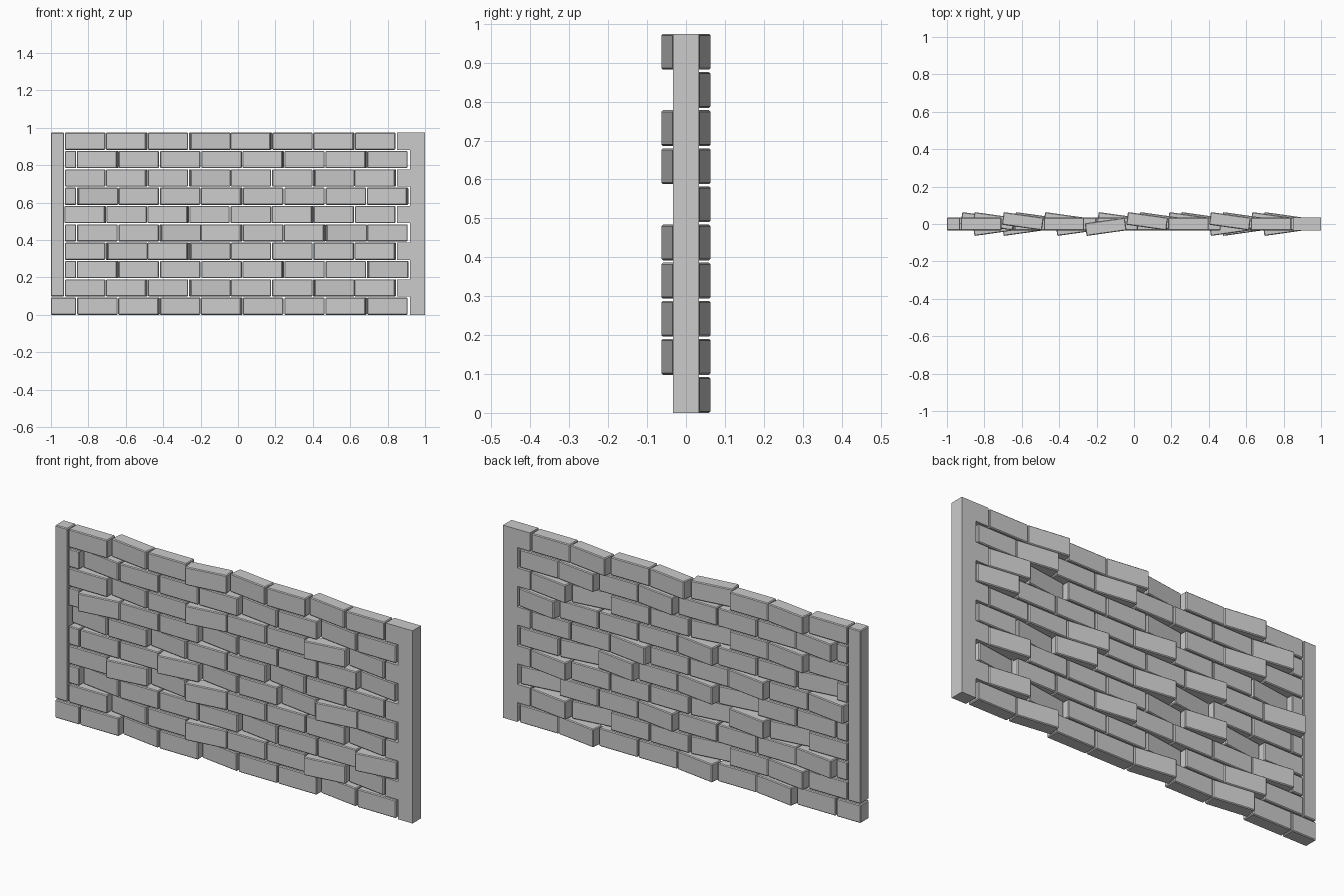
import bpy, bmesh, math
from mathutils import Matrix, Vector

cube = bpy.data.objects.get("Cube")
if cube:
    bpy.data.objects.remove(cube, do_unlink=True)

ROW, HEIGHT = 0.098, 0.092       # course spacing and brick height
PITCH, LENGTH = 0.2215, 0.216    # brick spacing and length
DEPTH = 0.068
TILT = math.radians(8)

stone = bpy.data.materials.new("stone grey")
stone.use_nodes = True
grey = (0.6, 0.6, 0.6, 1)
stone.diffuse_color = grey
stone.node_tree.nodes["Principled BSDF"].inputs["Base Color"].default_value = grey


def block(bm, x0, x1, z0, z1, tilt=0.0):
    """Add a box, swung about its right-hand end by the tilt angle."""
    pos = Vector(((x0 + x1) / 2, 0, (z0 + z1) / 2))
    size = Vector((x1 - x0, DEPTH, z1 - z0, 1))
    pivot = Matrix.Translation((x1, 0, 0))
    swing = pivot @ Matrix.Rotation(tilt, 4, "Z") @ pivot.inverted()
    bmesh.ops.create_cube(bm, size=1, matrix=swing @ Matrix.Translation(pos) @ Matrix.Diagonal(size))


def finish(name, bm, bevel=0.004):
    mesh = bpy.data.meshes.new(name)
    bm.to_mesh(mesh)
    bm.free()
    mesh.materials.append(stone)
    obj = bpy.data.objects.new(name, mesh)
    bpy.context.collection.objects.link(obj)
    if bevel:
        mod = obj.modifiers.new("Chamfer", "BEVEL")
        mod.width, mod.segments = bevel, 1


# Courses from the bottom up: f swings to the front, b to the back
COURSES = [".b.b..b.", ".b.f..fb", "b...b..f", ".fbf...b", "..fb.bf.",
           "b.b..b..", "f..b...b", ".b.f..fb", "b...b.b.", ".b.fb.b."]
SWING = {"f": TILT, "b": -TILT, ".": 0.0}
top = ROW * (len(COURSES) - 1) + HEIGHT

for i, course in enumerate(COURSES):
    bm = bmesh.new()
    z = i * ROW
    start = -0.925 if i % 2 else -0.86
    for k, kind in enumerate(course):
        x = start + k * PITCH
        block(bm, x, x + LENGTH, z, z + HEIGHT, SWING[kind])
    # Short closing brick at the left end of every other course
    if i % 2 == 0:
        block(bm, -0.925 if i else -1, -0.865, z, z + HEIGHT)
    finish(f"brick_course_{i + 1}", bm)

# Left post stands on the bottom corner brick
bm = bmesh.new()
block(bm, -1, -0.93, ROW, top)
finish("left_post", bm)

# Right post, toothed into alternate courses
bm = bmesh.new()
block(bm, 0.92, 1, 0, top)
finish("right_post", bm, 0)
bm = bmesh.new()
for i in range(1, len(COURSES), 2):
    block(bm, 0.85, 0.92, i * ROW, i * ROW + HEIGHT)
finish("right_post_teeth", bm, 0)
